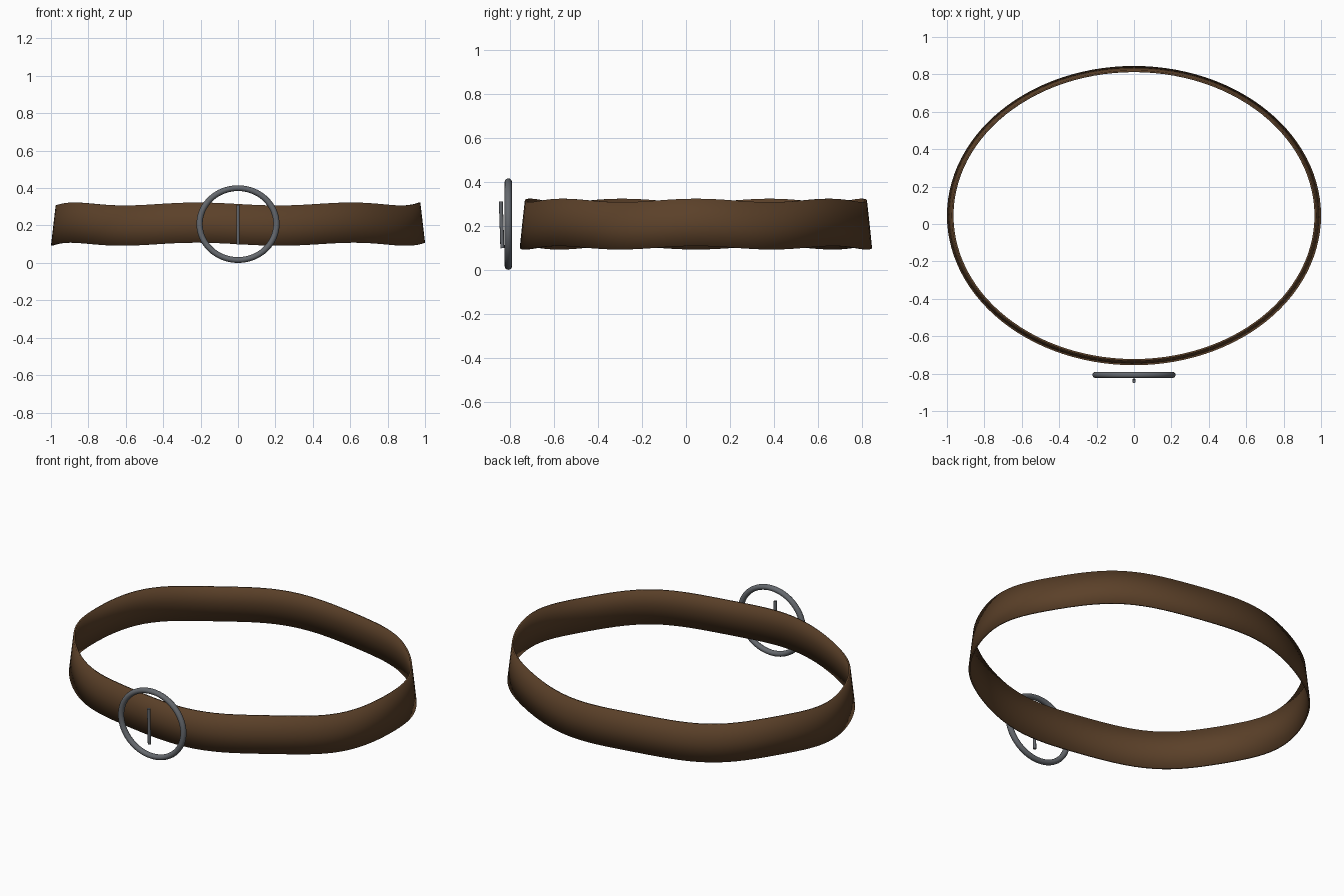
import bpy, bmesh
from math import cos, sin, pi, atan2
from mathutils import Vector

if "Cube" in bpy.data.objects:
    bpy.data.objects.remove(bpy.data.objects["Cube"])


def material(name, color):
    m = bpy.data.materials.new(name)
    m.diffuse_color = (*color, 1)
    m.use_nodes = True
    m.node_tree.nodes["Principled BSDF"].inputs["Base Color"].default_value = m.diffuse_color
    return m


leather = material("brown_leather", (0.105, 0.052, 0.022))
metal = material("dark_metal", (0.13, 0.14, 0.155))


def smooth(ob, mat):
    ob.data.materials.append(mat)
    for p in ob.data.polygons:
        p.use_smooth = True


# Strap: tapered elliptical band with a gentle seven-wave ripple
SEG, T = 112, 0.01
# (x radius, y radius, height) around the band's cross-section
profile = [(1.0, 0.80, 0.10), (0.9875, 0.789, 0.2075), (0.975, 0.777, 0.315),
           (0.975 - T, 0.777 - T, 0.315), (0.9875 - T, 0.789 - T, 0.2075),
           (1.0 - T, 0.80 - T, 0.10)]
bm = bmesh.new()
rings = []
for i in range(SEG):
    a = 2 * pi * i / SEG
    wave = 0.008 * cos(7 * a)
    rings.append([bm.verts.new((rx * cos(a), 0.045 + ry * sin(a), z + wave))
                  for rx, ry, z in profile])
n = len(profile)
for i in range(SEG):
    r, s = rings[i], rings[(i + 1) % SEG]
    for j in range(n):
        k = (j + 1) % n
        bm.faces.new((r[j], s[j], s[k], r[k]))
bmesh.ops.recalc_face_normals(bm, faces=bm.faces)
me = bpy.data.meshes.new("belt_strap")
bm.to_mesh(me)
bm.free()
strap = bpy.data.objects.new("belt_strap", me)
bpy.context.collection.objects.link(strap)
smooth(strap, leather)

# Buckle ring: slightly wide upright torus in front of the strap
bpy.ops.mesh.primitive_torus_add(major_segments=64, minor_segments=16,
                                 major_radius=0.2055, minor_radius=0.0165,
                                 location=(0, -0.807, 0.2075),
                                 rotation=(pi / 2, 0, 0))
ring = bpy.context.object
ring.name = "buckle_ring"
ring.scale = (1.0, 0.935, 1.0)
smooth(ring, metal)

# Buckle pin: thin rod leaning slightly forward at the top
low, high = Vector((0, -0.834, 0.098)), Vector((0, -0.841, 0.31))
d = high - low
bpy.ops.mesh.primitive_cylinder_add(vertices=16, radius=0.009, depth=d.length,
                                    location=(low + high) / 2,
                                    rotation=(atan2(-d.y, d.z), 0, 0))
pin = bpy.context.object
pin.name = "buckle_pin"
pin.data.materials.append(metal)
bpy.ops.object.shade_smooth_by_angle()
